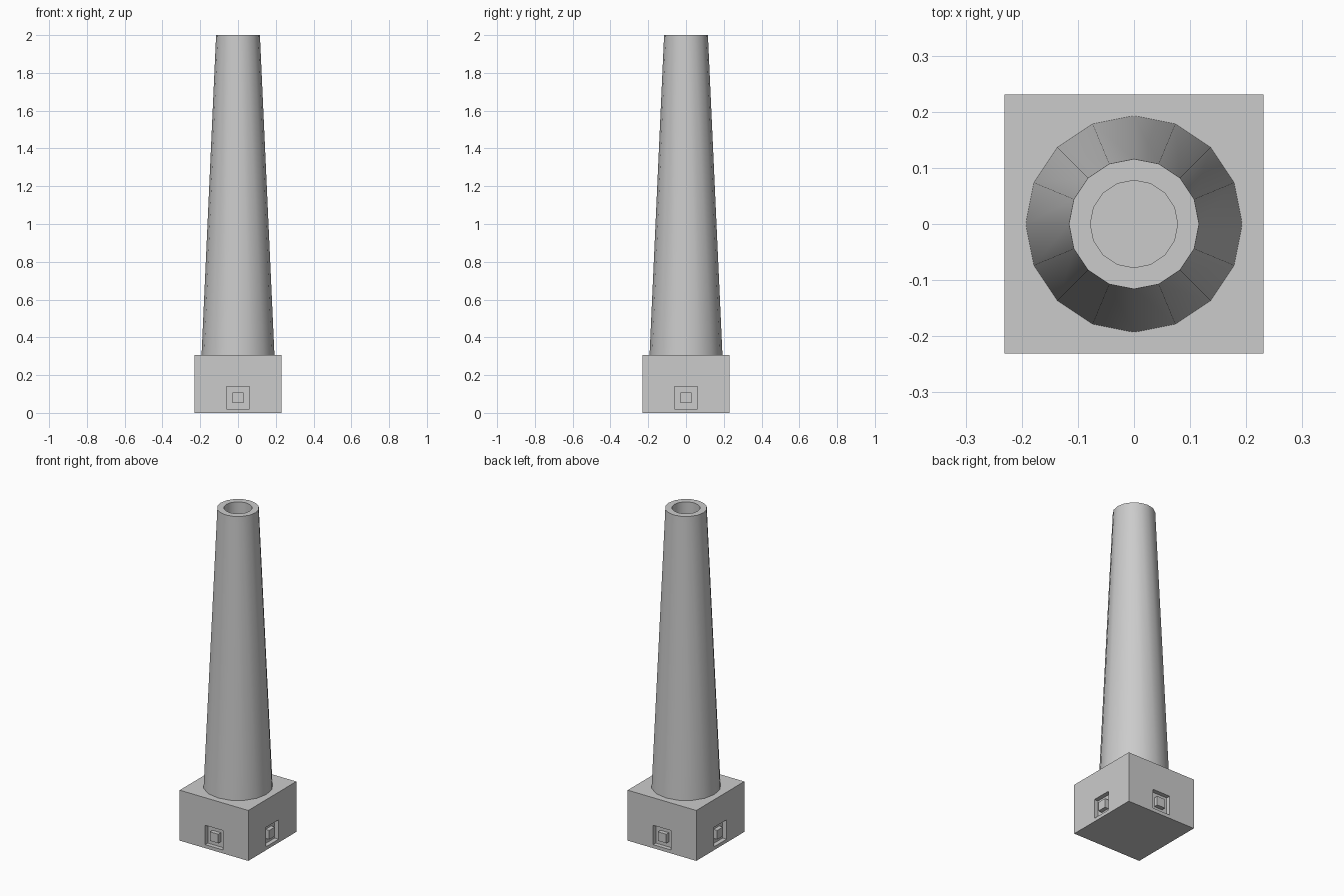
import bpy, bmesh
from math import radians, pi
from mathutils import Matrix, Vector

if "Cube" in bpy.data.objects:
    bpy.data.objects.remove(bpy.data.objects["Cube"])

HALF, BASE_H, TOP = 0.231, 0.307, 2.0
HATCH_Z, DEPTH = 0.08, 0.026


def make_object(name, bm):
    bmesh.ops.recalc_face_normals(bm, faces=bm.faces)
    mesh = bpy.data.meshes.new(name)
    bm.to_mesh(mesh)
    bm.free()
    obj = bpy.data.objects.new(name, mesh)
    bpy.context.collection.objects.link(obj)
    return obj


def add_box(bm, size, centre, turn=0):
    matrix = (Matrix.Rotation(turn, 4, 'Z') @ Matrix.Translation(centre)
              @ Matrix.Diagonal((*size, 1)))
    bmesh.ops.create_cube(bm, size=1, matrix=matrix)


def boxes_on_four_sides(name, width, height, y_in, y_out):
    bm = bmesh.new()
    for i in range(4):
        add_box(bm, (width, y_out - y_in, height),
                Vector((0, -(y_in + y_out) / 2, HATCH_Z)), i * pi / 2)
    return make_object(name, bm)


# Square plinth with a recessed hatch on each side
bm = bmesh.new()
add_box(bm, (2 * HALF, 2 * HALF, BASE_H), Vector((0, 0, BASE_H / 2)))
plinth = make_object("plinth", bm)
cutter = boxes_on_four_sides("hatch_cutter", 0.12, 0.118, HALF - DEPTH, HALF + 0.05)
cutter.hide_render = True
cutter.hide_set(True)
cut = plinth.modifiers.new("hatch_recesses", 'BOOLEAN')
cut.operation = 'DIFFERENCE'
cut.solver = 'EXACT'
cut.object = cutter

# Small blocks standing in the recesses
boxes_on_four_sides("hatch_blocks", 0.056, 0.055, HALF - DEPTH - 0.005, HALF - 0.001)

# Tapered 16-sided stack with a hollow flue
bm = bmesh.new()
bmesh.ops.create_cone(bm, cap_ends=True, segments=16, radius1=0.193, radius2=0.116,
                      depth=TOP - BASE_H,
                      matrix=Matrix.Translation((0, 0, (TOP + BASE_H) / 2)))
bm.faces.ensure_lookup_table()
lid = max(bm.faces, key=lambda f: f.calc_center_median().z)
bmesh.ops.inset_region(bm, faces=[lid], thickness=0.0375, use_even_offset=True)
flue = bmesh.ops.extrude_face_region(bm, geom=[lid])
verts = [g for g in flue["geom"] if isinstance(g, bmesh.types.BMVert)]
bmesh.ops.translate(bm, verts=verts, vec=(0, 0, -0.4))
if lid.is_valid:
    bmesh.ops.delete(bm, geom=[lid], context='FACES_ONLY')
stack = make_object("chimney_stack", bm)

bpy.ops.object.select_all(action='DESELECT')
stack.select_set(True)
bpy.context.view_layer.objects.active = stack
bpy.ops.object.shade_smooth_by_angle(angle=radians(35))
